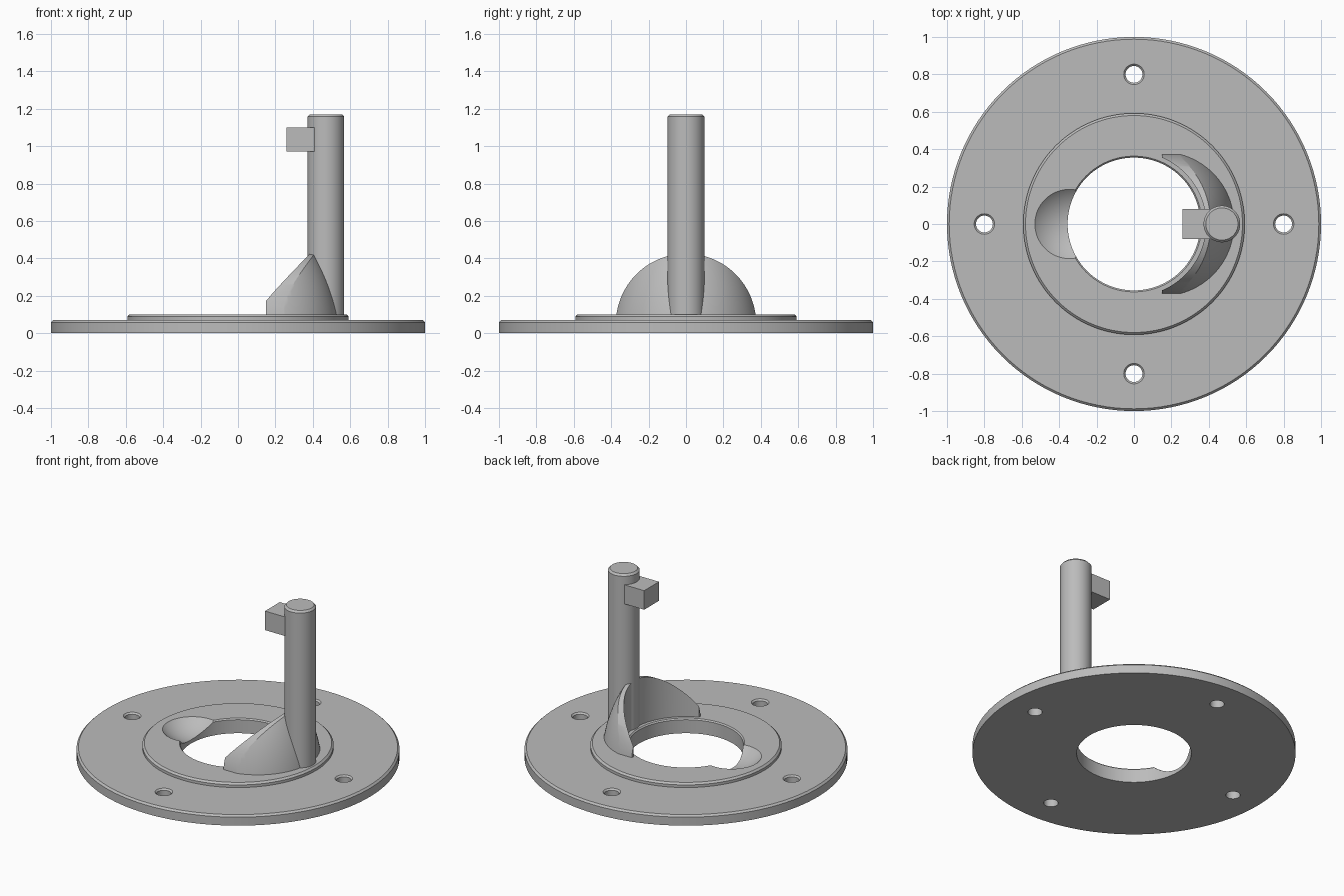
import bpy, bmesh, math
from mathutils import Matrix

cube = bpy.data.objects.get("Cube")
if cube:
    bpy.data.objects.remove(cube, do_unlink=True)

grey = bpy.data.materials.new("plain grey")
grey.use_nodes = True
grey.diffuse_color = (0.5, 0.5, 0.5, 1)
grey.node_tree.nodes["Principled BSDF"].inputs["Base Color"].default_value = (0.5, 0.5, 0.5, 1)


def make_object(name, bm):
    bmesh.ops.recalc_face_normals(bm, faces=bm.faces)
    mesh = bpy.data.meshes.new(name)
    bm.to_mesh(mesh)
    bm.free()
    mesh.materials.append(grey)
    obj = bpy.data.objects.new(name, mesh)
    bpy.context.collection.objects.link(obj)
    return obj


def lathe(name, profile, steps=96, closed=False, at=(0, 0)):
    """Revolve (radius, height) points about a vertical axis."""
    bm = bmesh.new()
    verts = [bm.verts.new((r, 0, z)) for r, z in profile]
    edges = [bm.edges.new(pair) for pair in zip(verts, verts[1:])]
    if closed:
        edges.append(bm.edges.new((verts[-1], verts[0])))
    bmesh.ops.spin(bm, geom=verts + edges, cent=(0, 0, 0), axis=(0, 0, 1),
                   angle=math.tau, steps=steps)
    bmesh.ops.remove_doubles(bm, verts=bm.verts, dist=0.0001)
    bmesh.ops.translate(bm, verts=bm.verts, vec=(*at, 0))
    return make_object(name, bm)


def ball(name, centre, radii):
    bm = bmesh.new()
    bmesh.ops.create_uvsphere(bm, u_segments=96, v_segments=64, radius=1,
                              matrix=Matrix.Translation(centre) @ Matrix.Diagonal((*radii, 1)))
    return make_object(name, bm)


def box(name, low, high):
    size = [b - a for a, b in zip(low, high)]
    centre = [(a + b) / 2 for a, b in zip(low, high)]
    bm = bmesh.new()
    bmesh.ops.create_cube(bm, size=1, matrix=Matrix.Translation(centre) @ Matrix.Diagonal((*size, 1)))
    return make_object(name, bm)


def cylinder(name, radius, length, matrix):
    bm = bmesh.new()
    bmesh.ops.create_cone(bm, cap_ends=True, segments=128, radius1=radius, radius2=radius,
                          depth=length, matrix=matrix)
    return make_object(name, bm)


def cut(target, tool, operation="DIFFERENCE"):
    tool.hide_render = True
    mod = target.modifiers.new("cut", "BOOLEAN")
    mod.operation, mod.solver, mod.object = operation, "EXACT", tool
    bpy.context.view_layer.objects.active = target
    bpy.ops.object.modifier_apply(modifier=mod.name)
    bpy.data.objects.remove(tool, do_unlink=True)


# Round flange with a raised collar and a central bore
flange = lathe("flange", [(0.355, 0), (1, 0), (1, 0.058), (0.988, 0.07), (0.592, 0.07),
                          (0.592, 0.088), (0.58, 0.1), (0.363, 0.1), (0.355, 0.092)],
               steps=128, closed=True)

# Four screw holes with eased rims
for i in range(4):
    angle = i * math.pi / 2
    cut(flange, lathe("screw_hole_cutter",
                      [(0, -0.1), (0.045, -0.1), (0.045, 0.06), (0.065, 0.08), (0, 0.08)],
                      steps=32, at=(0.8 * math.cos(angle), 0.8 * math.sin(angle))))

# Shallow spherical scoop beside the bore
cut(flange, ball("scoop_cutter", (-0.345, 0, 0.291), (0.266,) * 3))

# Curved guard: rounded shell trimmed by an arch and hollowed by the bore
guard = ball("curved_guard", (0.15, 0, -0.1), (0.402, 0.402, 0.688))
cut(guard, box("guard_limit", (0.15, -0.6, 0.09), (0.8, 0.6, 0.8)), "INTERSECT")
cut(guard, cylinder("arch_limit", 0.375, 2,
                    Matrix.Translation((0.3, 0, 0.05)) @ Matrix.Rotation(math.pi / 2, 4, "Y")),
    "INTERSECT")
cut(guard, cylinder("bore_cutter", 0.385, 2, Matrix.Identity(4)))

# Upright post with a chamfered top
post = lathe("post", [(0, 0.06), (0.098, 0.06), (0.098, 1.157), (0.086, 1.17), (0, 1.17)],
             steps=64, at=(0.47, 0))

# Block reaching inward near the top of the post
box("post_block", (0.26, -0.08, 0.97), (0.41, 0.08, 1.1))

# Smooth the round parts, keeping crisp edges
bpy.ops.object.select_all(action="DESELECT")
for obj in (flange, guard, post):
    obj.select_set(True)
bpy.context.view_layer.objects.active = flange
bpy.ops.object.shade_smooth_by_angle(angle=math.radians(25))
